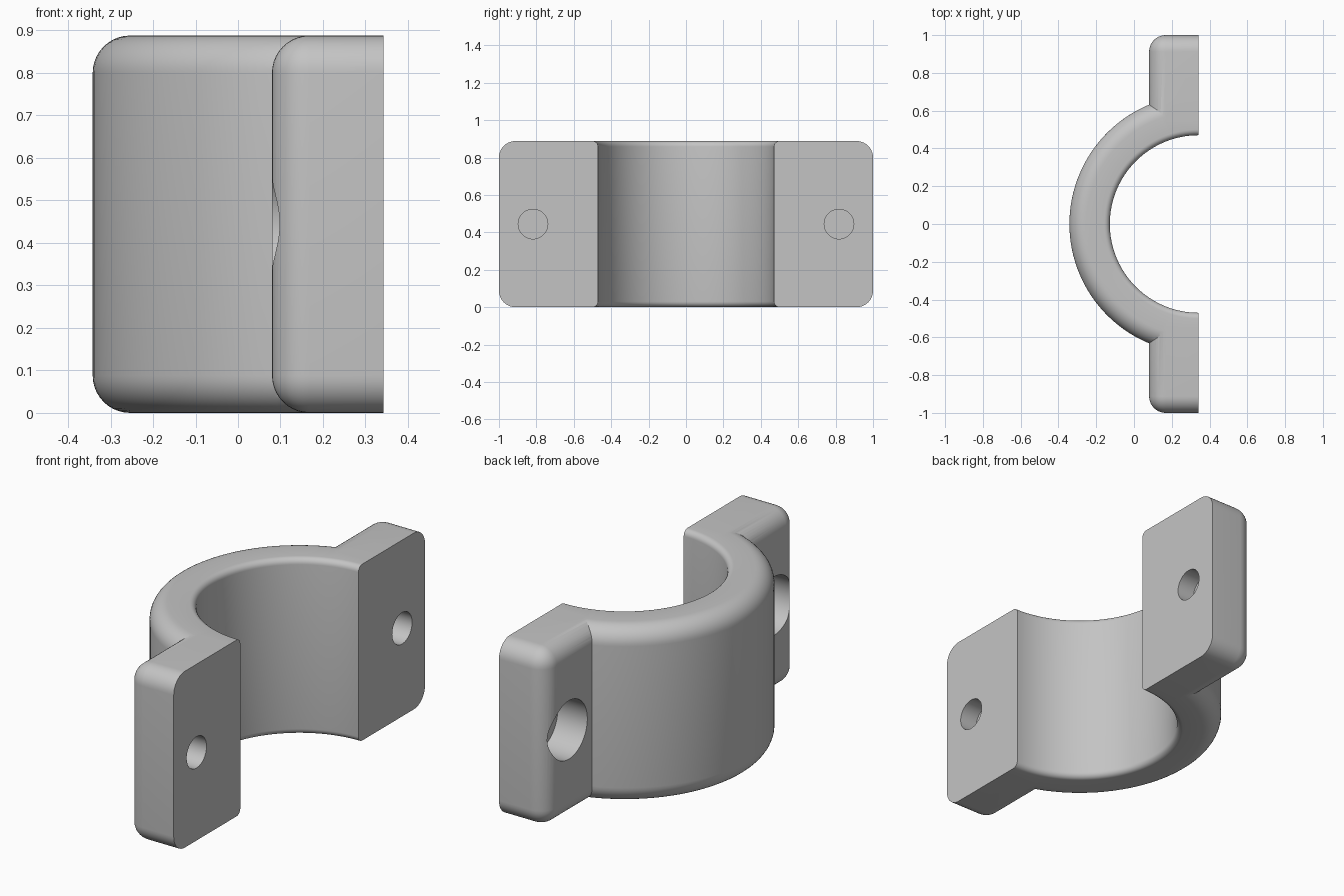
import bpy, bmesh, math
from mathutils import Matrix, Vector

cube = bpy.data.objects.get("Cube")
if cube:
    bpy.data.objects.remove(cube, do_unlink=True)

H = 0.888                  # height
XF = 0.342                 # flat mating face and bore axis
R_OUT, R_IN = 0.684, 0.47  # ring radii
FILLET, LIP = 0.088, 0.03  # outer and bore edge rounding
TAB_X, TAB_Y0 = 0.08, 0.55 # tab back face, tab root inside the ring
HOLE_Y, HOLE_R = 0.818, 0.079
BORE_R, BORE_X = 0.147, 0.245

grey = bpy.data.materials.new("grey")
grey.use_nodes = True
grey.diffuse_color = (0.55, 0.55, 0.55, 1)
grey.node_tree.nodes["Principled BSDF"].inputs["Base Color"].default_value = (0.55, 0.55, 0.55, 1)


def make_object(name, bm):
    bmesh.ops.recalc_face_normals(bm, faces=bm.faces)
    mesh = bpy.data.meshes.new(name)
    bm.to_mesh(mesh)
    bm.free()
    mesh.materials.append(grey)
    obj = bpy.data.objects.new(name, mesh)
    bpy.context.collection.objects.link(obj)
    return obj


def box(name, lo, hi, rounded=None):
    """Box between two corners; rounded(a, b) picks the edges to fillet."""
    bm = bmesh.new()
    lo, hi = Vector(lo), Vector(hi)
    bmesh.ops.create_cube(bm, size=1, matrix=Matrix.Translation((lo + hi) / 2)
                          @ Matrix.Diagonal((hi - lo).to_4d()))
    if rounded:
        edges = [e for e in bm.edges if rounded(e.verts[0].co, e.verts[1].co)]
        bmesh.ops.bevel(bm, geom=edges, offset=FILLET, segments=10,
                        profile=0.5, affect='EDGES')
    return make_object(name, bm)


def cylinder_x(name, r, x0, x1, y):
    bm = bmesh.new()
    bmesh.ops.create_cone(bm, cap_ends=True, segments=64, radius1=r, radius2=r, depth=x1 - x0,
                          matrix=Matrix.Translation(((x0 + x1) / 2, y, H / 2))
                          @ Matrix.Rotation(math.pi / 2, 4, 'Y'))
    return make_object(name, bm)


def combine(target, other, operation):
    mod = target.modifiers.new(operation.lower(), 'BOOLEAN')
    mod.operation, mod.solver, mod.object = operation, 'EXACT', other
    bpy.context.view_layer.objects.active = target
    bpy.ops.object.modifier_apply(modifier=mod.name)
    bpy.data.objects.remove(other, do_unlink=True)


def arc(r, cx, cz, start, steps):
    return [(cx + r * math.cos(start + i * math.pi / 2 / steps),
             cz + r * math.sin(start + i * math.pi / 2 / steps)) for i in range(steps + 1)]


# Ring: rounded rectangular section swept round the bore axis
q = math.pi / 2
section = (arc(FILLET, R_OUT - FILLET, FILLET, -q, 10) + arc(FILLET, R_OUT - FILLET, H - FILLET, 0, 10)
           + arc(LIP, R_IN + LIP, H - LIP, q, 6) + arc(LIP, R_IN + LIP, LIP, 2 * q, 6))
bm = bmesh.new()
verts = [bm.verts.new((XF - r, 0, z)) for r, z in section]
edges = [bm.edges.new((verts[i], verts[(i + 1) % len(verts)])) for i in range(len(verts))]
bmesh.ops.spin(bm, geom=verts + edges, cent=(XF, 0, 0), axis=(0, 0, 1),
               angle=2 * math.pi, steps=128, use_merge=True)
bmesh.ops.remove_doubles(bm, verts=bm.verts, dist=1e-5)
clamp = make_object("clamp_half", bm)


# Tabs: outer edges rounded, root and mating side left square
def tab_edge(a, b):
    def both(axis, value):
        return abs(a[axis] - value) < 1e-4 and abs(b[axis] - value) < 1e-4
    outer = both(0, TAB_X) or both(1, 1) or both(1, -1)
    return outer and not (both(0, 0.7) or both(1, TAB_Y0) or both(1, -TAB_Y0))


for s in (1, -1):
    y0, y1 = sorted((s * TAB_Y0, s))
    combine(clamp, box("tab", (TAB_X, y0, 0), (0.7, y1, H), tab_edge), 'UNION')

# Flat mating face
combine(clamp, box("face_cutter", (XF, -2, -1), (2, 2, 2)), 'DIFFERENCE')

# Bolt holes, counterbored from the back of each tab
for s in (1, -1):
    combine(clamp, cylinder_x("counterbore_cutter", BORE_R, -0.2, BORE_X, s * HOLE_Y), 'DIFFERENCE')
    combine(clamp, cylinder_x("hole_cutter", HOLE_R, 0, 0.6, s * HOLE_Y), 'DIFFERENCE')

# Smooth curved surfaces, crisp corners
for o in bpy.context.selected_objects:
    o.select_set(False)
clamp.select_set(True)
bpy.context.view_layer.objects.active = clamp
bpy.ops.object.shade_smooth_by_angle(angle=math.radians(25))
